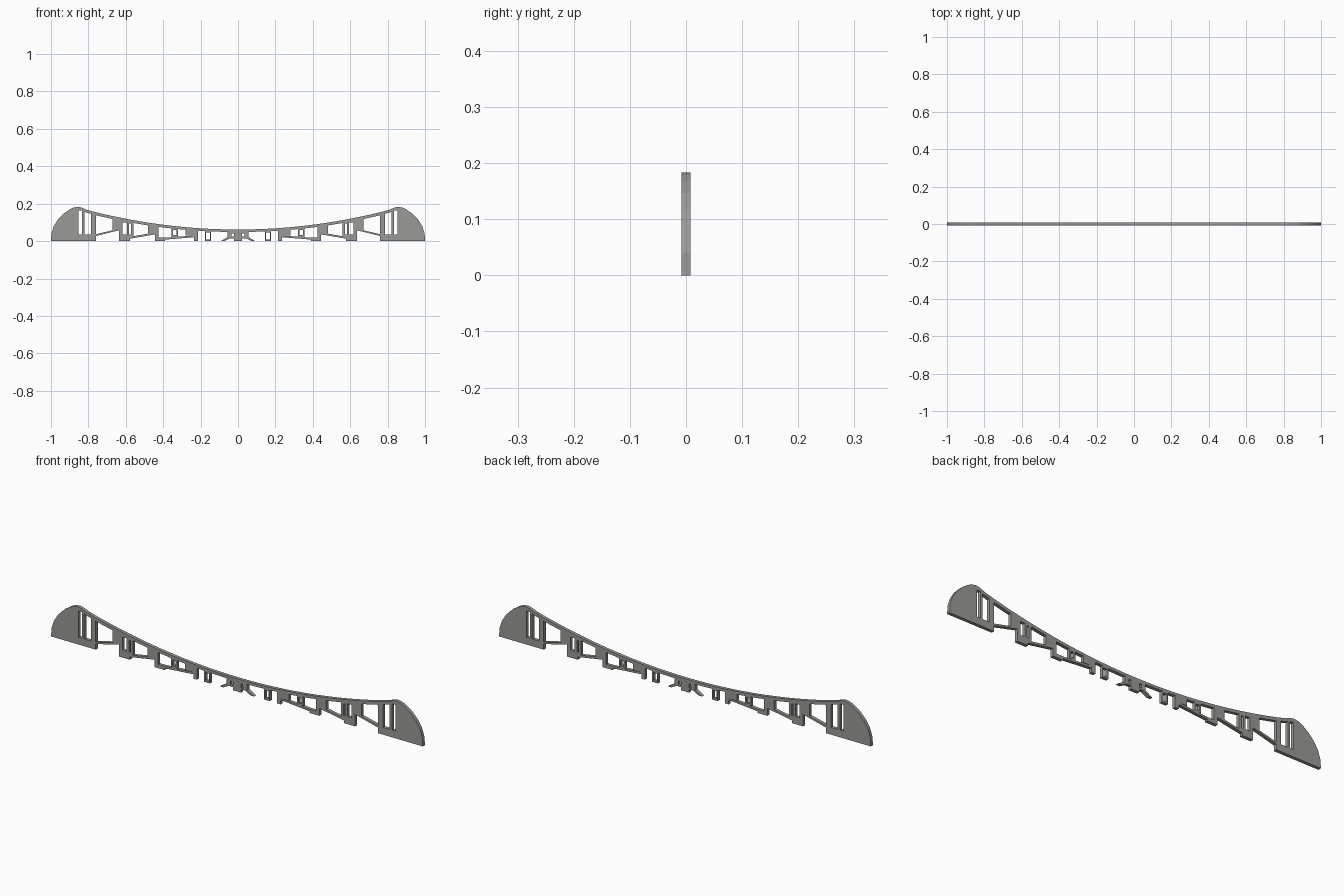
import bpy

if "Cube" in bpy.data.objects:
    bpy.data.objects.remove(bpy.data.objects["Cube"])

T = 0.008  # half thickness
grey = bpy.data.materials.new("dark_grey")
grey.diffuse_color = (0.32, 0.32, 0.31, 1)
grey.use_nodes = True
grey.node_tree.nodes["Principled BSDF"].inputs["Base Color"].default_value = grey.diffuse_color


def top(x):
    return 0.062 + 0.16 * x * x


def under(x):
    return top(x) - 0.013 - 0.004 * abs(x)


def plate(name, loops):
    """Flat plate: first loop is the outline, the rest are openings (x, z)."""
    cu = bpy.data.curves.new(name, 'CURVE')
    cu.dimensions = '2D'
    cu.fill_mode = 'BOTH'
    cu.extrude = T
    for loop in loops:
        sp = cu.splines.new('POLY')
        sp.points.add(len(loop) - 1)
        for p, (x, z) in zip(sp.points, loop):
            p.co = (x, z, 0, 1)
        sp.use_cyclic_u = True
    ob = bpy.data.objects.new(name, cu)
    bpy.context.collection.objects.link(ob)
    ob.rotation_euler = (1.5707963, 0, 0)
    bpy.ops.object.select_all(action='DESELECT')
    bpy.context.view_layer.objects.active = ob
    ob.select_set(True)
    bpy.ops.object.convert(target='MESH')
    bpy.ops.object.transform_apply(location=False, rotation=True, scale=False)
    bpy.ops.object.shade_flat()
    ob = bpy.context.object
    ob.data.materials.clear()
    ob.data.materials.append(grey)


def pair(name, loops):
    plate(name + "_left", loops)
    plate(name + "_right", [[(-x, z) for x, z in l] for l in loops])


def post(x0, x1, z0):
    """Outline standing from z0 up to the underside of the arch."""
    return [(x0, z0), (x1, z0), (x1, under(x1)), (x0, under(x0))]


def box(x0, x1, z0, z1):
    return [(x0, z0), (x1, z0), (x1, z1), (x0, z1)]


# Sagging top chord between the end plates
N = 40
xs = [-0.76 + 1.52 * i / N for i in range(N + 1)]
plate("top_chord", [[(x, top(x)) for x in xs] + [(x, under(x)) for x in reversed(xs)]])

# Rounded end plates with two tall slots
end = [(-1, 0), (-0.998, 0.04), (-0.985, 0.08), (-0.963, 0.115), (-0.932, 0.147),
       (-0.902, 0.168), (-0.88, 0.179), (-0.858, 0.183), (-0.838, 0.18), (-0.81, 0.168),
       (-0.76, top(0.76)), (-0.76, 0)]
pair("end_plate", [end, box(-0.852, -0.834, 0.035, 0.163),
                   [(-0.822, 0.035), (-0.786, 0.035), (-0.786, 0.146), (-0.822, 0.156)]])

# Outer panel: hanging block, sloping strut and footed frame
pair("outer_block", [post(-0.67, -0.635, 0.058)])
pair("outer_strut", [[(-0.76, 0.027), (-0.635, 0.058), (-0.67, 0.058), (-0.76, 0.037)]])
pair("outer_frame", [post(-0.635, -0.56, 0.024), box(-0.617, -0.594, 0.036, 0.1),
                     box(-0.582, -0.572, 0.036, 0.093)])
pair("outer_foot", [box(-0.635, -0.577, 0, 0.024)])

# Middle panel
pair("middle_block", [post(-0.48, -0.443, 0.036)])
pair("middle_strut", [[(-0.577, 0.013), (-0.443, 0.036), (-0.48, 0.04), (-0.56, 0.026), (-0.577, 0.024)]])
pair("middle_post", [post(-0.443, -0.425, 0.018)])
pair("middle_foot", [box(-0.443, -0.39, 0, 0.018)])

# Inner panel with a small window frame and long low strut
pair("inner_window", [post(-0.355, -0.322, 0.022), box(-0.347, -0.33, 0.032, 0.059)])
pair("inner_strut", [[(-0.39, 0.008), (-0.235, 0.021), (-0.235, 0.03), (-0.39, 0.018)]])
pair("inner_block", [post(-0.28, -0.235, 0.03)])
pair("inner_post", [post(-0.235, -0.215, 0)])
pair("small_window", [post(-0.176, -0.145, 0), box(-0.17, -0.151, 0.008, 0.046)])

# Central hub with two slots and splayed feet
plate("hub", [box(-0.055, 0.055, 0.015, under(0)),
              box(-0.034, -0.022, 0.024, 0.042), box(0.022, 0.034, 0.024, 0.042)])
plate("hub_base", [box(-0.022, 0.022, 0, 0.015)])
pair("splayed_foot", [[(-0.092, 0), (-0.073, 0), (-0.045, 0.015), (-0.055, 0.022)]])
